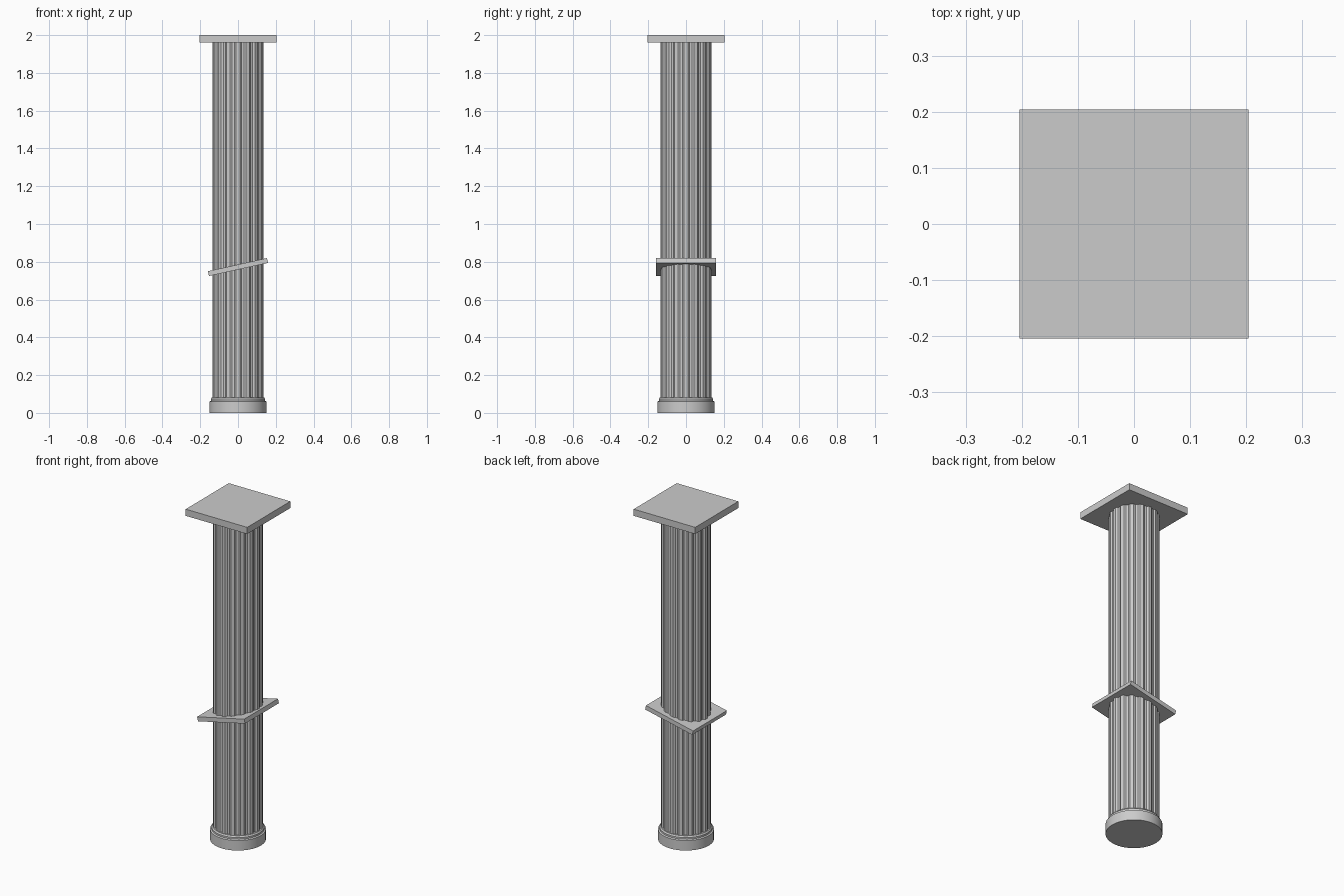
import bpy, bmesh, math

if "Cube" in bpy.data.objects:
    bpy.data.objects.remove(bpy.data.objects["Cube"])


def make_object(name, bm):
    bmesh.ops.recalc_face_normals(bm, faces=bm.faces)
    mesh = bpy.data.meshes.new(name)
    bm.to_mesh(mesh)
    bm.free()
    obj = bpy.data.objects.new(name, mesh)
    bpy.context.collection.objects.link(obj)
    return obj


def box(name, size, location, tilt=0):
    bm = bmesh.new()
    bmesh.ops.create_cube(bm, size=1)
    bmesh.ops.scale(bm, vec=size, verts=bm.verts)
    obj = make_object(name, bm)
    obj.location = location
    obj.rotation_euler.y = tilt
    return obj


def stack(name, outline, levels):
    """Skin a closed outline of (angle, radius factor) through (radius, z) levels."""
    bm = bmesh.new()
    rings = [[bm.verts.new((r * f * math.cos(a), r * f * math.sin(a), z))
              for a, f in outline] for r, z in levels]
    n = len(outline)
    for low, high in zip(rings, rings[1:]):
        for i in range(n):
            j = (i + 1) % n
            bm.faces.new((low[i], low[j], high[j], high[i]))
    bm.faces.new(rings[0][::-1])
    bm.faces.new(rings[-1])
    return make_object(name, bm)


# Round base with a narrower lip
circle = [(math.tau * i / 48, 1) for i in range(48)]
base = stack("base", circle, [(0.152, 0), (0.152, 0.06), (0.144, 0.064),
                              (0.144, 0.074), (0.138, 0.082)])
bpy.context.view_layer.objects.active = base
base.select_set(True)
bpy.ops.object.shade_smooth_by_angle(angle=math.radians(30))

# Fluted shaft: narrow flats separated by shallow grooves
FLUTES = 16
flute = [(-0.18, 1), (0.18, 1), (0.36, 0.94), (0.64, 0.94)]
outline = [(math.tau * (i + t) / FLUTES, f) for i in range(FLUTES) for t, f in flute]
stack("fluted_shaft", outline, [(0.136, 0.07), (0.136, 1.965)])

# Square capital slab
box("capital_slab", (0.408, 0.408, 0.04), (0, 0, 1.98))

# Tilted square collar around the shaft
box("tilted_collar", (0.32, 0.32, 0.026), (0, 0, 0.772), math.radians(-12.5))
